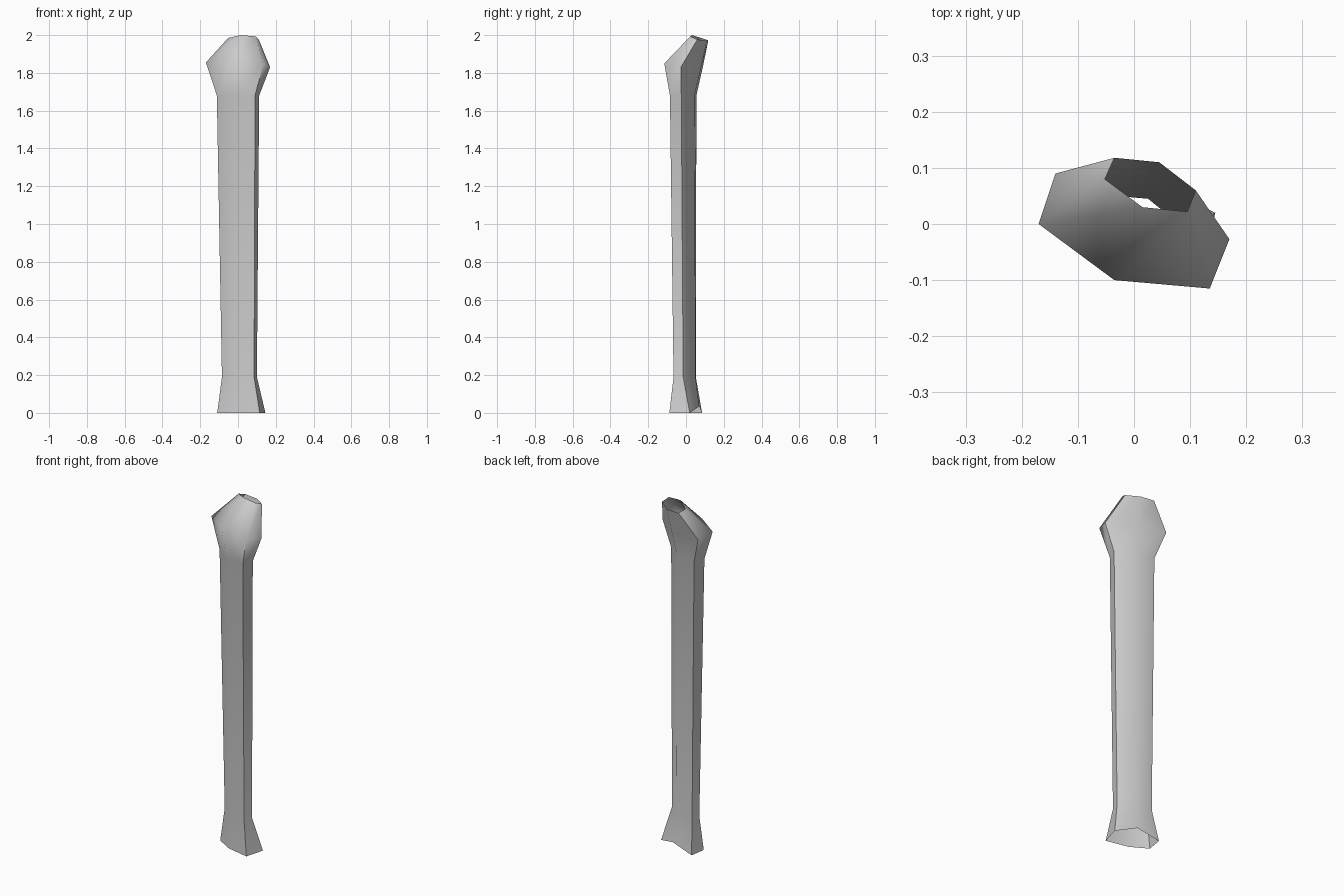
import bpy, bmesh, math

# Six-sided rings, bottom to top: left, front-left, front-right, right, back-right, back-left
RINGS = [
    # flared foot, back edge slightly lifted
    [(-.11, -.005, 0), (-.015, -.06, 0), (.115, -.088, 0), (.145, .02, 0), (.035, .07, .035), (-.095, .085, 0)],
    # ankle of the shaft
    [(-.085, 0, .19), (-.015, -.055, .19), (.085, -.066, .19), (.10, -.015, .19), (.025, .05, .19), (-.075, .052, .19)],
    # top of the shaft
    [(-.112, -.008, 1.68), (-.02, -.075, 1.68), (.09, -.085, 1.68), (.112, -.025, 1.68), (.025, .045, 1.68), (-.09, .055, 1.68)],
    # wide collar
    [(-.17, 0, 1.855), (-.035, -.10, 1.855), (.135, -.115, 1.85), (.17, -.027, 1.83), (.035, .08, 1.83), (-.14, .09, 1.835)],
    # tilted open mouth
    [(-.052, .08, 1.985), (.015, .03, 2.0), (.095, .022, 1.993), (.11, .06, 1.977), (.045, .11, 1.97), (-.035, .118, 1.972)],
]

# Open tube lofted through the rings
bm = bmesh.new()
loops = [[bm.verts.new(p) for p in ring] for ring in RINGS]
for low, high in zip(loops, loops[1:]):
    for i in range(6):
        j = (i + 1) % 6
        bm.faces.new((low[i], low[j], high[j], high[i]))
mesh = bpy.data.meshes.new("hollow_post")
bm.to_mesh(mesh)
bm.free()
post = bpy.data.objects.new("hollow_post", mesh)
bpy.context.collection.objects.link(post)

# Soft shading on the shaft, sharp only on the tight corners
bpy.context.view_layer.objects.active = post
post.select_set(True)
bpy.ops.object.shade_smooth_by_angle(angle=math.radians(65))
